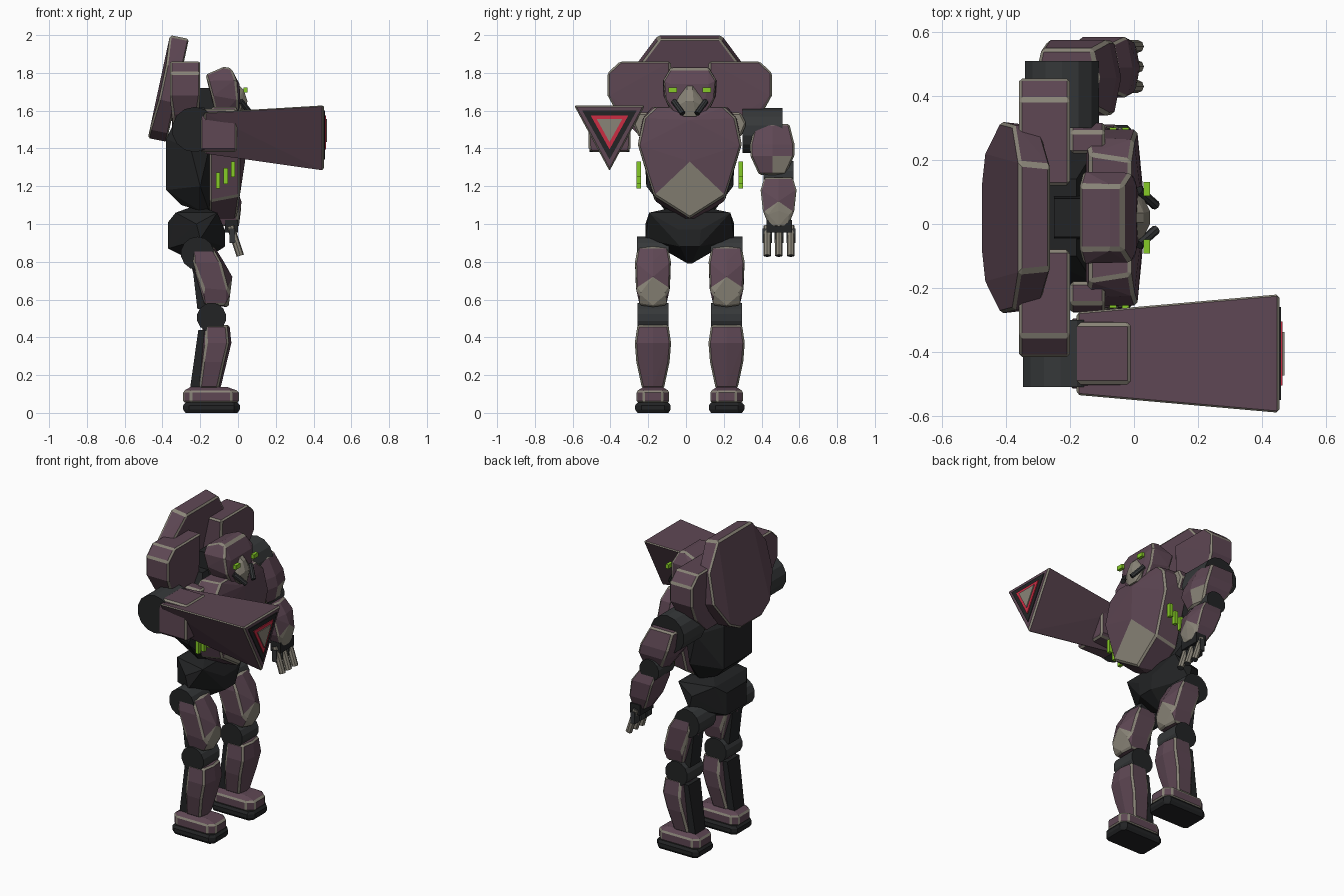
import bpy, bmesh, math
from mathutils import Vector

if "Cube" in bpy.data.objects:
    bpy.data.objects.remove(bpy.data.objects["Cube"])

C = 0.02  # lateral centre line of the body


def material(name, r, g, b):
    m = bpy.data.materials.new(name)
    m.diffuse_color = (r, g, b, 1)
    m.use_nodes = True
    m.node_tree.nodes["Principled BSDF"].inputs["Base Color"].default_value = m.diffuse_color
    return m


PURPLE = material("plum armour", 0.112, 0.063, 0.088)
TRIM = material("stone trim", 0.25, 0.23, 0.185)
BLACK = material("black frame", 0.016, 0.017, 0.018)
GREY = material("dark metal", 0.036, 0.039, 0.041)
GREEN = material("green glow", 0.24, 0.6, 0.02)
RED = material("red ring", 0.6, 0.025, 0.055)


def hull(name, pts, mats=(PURPLE, TRIM), bevel=0.01, patch=None):
    """Convex flat-faced solid; bevelled edges and patch faces take the second material."""
    bm = bmesh.new()
    for p in pts:
        bm.verts.new(p)
    bmesh.ops.convex_hull(bm, input=bm.verts)
    loose = [v for v in bm.verts if not v.link_faces]
    bmesh.ops.delete(bm, geom=loose, context='VERTS')
    bmesh.ops.dissolve_limit(bm, angle_limit=0.03, verts=bm.verts, edges=bm.edges)
    bmesh.ops.recalc_face_normals(bm, faces=bm.faces)
    for f in bm.faces:
        if patch and patch(f):
            f.material_index = 1
    me = bpy.data.meshes.new(name)
    bm.to_mesh(me)
    bm.free()
    for m in mats:
        me.materials.append(m)
    ob = bpy.data.objects.new(name, me)
    bpy.context.collection.objects.link(ob)
    if bevel:
        mod = ob.modifiers.new("edge trim", 'BEVEL')
        mod.width = bevel
        mod.segments = 1
        mod.limit_method = 'ANGLE'
        mod.angle_limit = math.radians(37)
        mod.material = len(mats) - 1
    return ob


def box(x0, x1, y0, y1, z0, z1):
    return [(x, y, z) for x in (x0, x1) for y in (y0, y1) for z in (z0, z1)]


def mirrored(pts, cy=C):
    """Points given as x, half width, z on both sides of a centre line."""
    return [(x, cy + s * w, z) for x, w, z in pts for s in (1, -1)]


def limb(name, cy, sections, diamond=None, patch=None):
    """Armour lofted through sections (z, centre x, half depth, half width) with a front patch."""
    pts = []
    for z, cx, hx, hy in sections:
        pts += [(cx + hx, 0, z), (cx - hx, 0, z), (cx + .8 * hx, hy, z), (cx - .8 * hx, hy, z)]
    if diamond:
        ax, az, bz, w, ex, ez = diamond
        bx = ax + (ex - ax) * (az - bz) / (az - ez)
        pts += [(ax, 0, az), (bx, w, bz), (ex, 0, ez)]
        patch = lambda f: f.normal.x > .6 and ez < f.calc_center_median().z < az and \
            max(v.co.z for v in f.verts) < az + .005
    return hull(name, mirrored(pts, cy), patch=patch)


def rod(name, a, b, r, sides=14, side_mat=GREY, cap_mat=BLACK):
    a, b = Vector(a), Vector(b)
    bm = bmesh.new()
    bmesh.ops.create_cone(bm, cap_ends=True, segments=sides, radius1=r, radius2=r, depth=(b - a).length)
    for f in bm.faces:
        f.material_index = 1 if len(f.verts) > 4 else 0
    me = bpy.data.meshes.new(name)
    bm.to_mesh(me)
    bm.free()
    me.materials.append(side_mat)
    me.materials.append(cap_mat)
    ob = bpy.data.objects.new(name, me)
    ob.location = (a + b) / 2
    ob.rotation_euler = (b - a).to_track_quat('Z', 'Y').to_euler()
    bpy.context.collection.objects.link(ob)


def joint(name, x, z, r, y0, y1):
    rod(name, (x, y0, z), (x, y1, z), r)


DARK = (BLACK, BLACK)

# Legs
for side, s in (("left", 1), ("right", -1)):
    y = C + s * 0.195
    hull(side + "_sole", [(x, y + w, z) for z, g in ((0, .012), (.018, 0), (.04, 0), (.055, .012))
         for x, w in ((-.29 + g, .07), (-.29 + g, -.07), (-.26, .094 - g), (-.26, -.094 + g),
                      (-.02, .094 - g), (-.02, -.094 + g), (.01 - g, .06), (.01 - g, -.06))], DARK, 0)
    hull(side + "_foot", mirrored([(-.29, .055, .055), (-.25, .086, .055), (-.035, .086, .055), (.005, .05, .055),
         (-.29, .055, .115), (-.25, .086, .115), (-.035, .086, .115), (.005, .05, .115),
         (-.25, .05, .138), (-.06, .05, .138)], y), bevel=.008)
    limb(side + "_shin", y, [(.465, -.115, .07, .082), (.37, -.11, .075, .096),
                             (.27, -.13, .07, .088), (.13, -.155, .062, .058)])
    hull(side + "_calf_frame", mirrored([(-.21, .06, .44), (-.12, .06, .44), (-.255, .05, .12), (-.15, .05, .12)], y), DARK, 0)
    joint(side + "_knee", -.14, .505, .078, y - .082, y + .082)
    limb(side + "_thigh", y, [(.88, -.19, .065, .08), (.8, -.165, .09, .095),
                              (.66, -.12, .08, .09), (.57, -.12, .065, .07)], (-.03, .72, .63, .07, -.05, .56))
    hull(side + "_thigh_frame", mirrored([(-.25, .05, .85), (-.15, .05, .85), (-.215, .05, .55), (-.12, .05, .55)], y), DARK, 0)
    joint(side + "_hip", -.215, .845, .088, y - .085, y + .085)

# Pelvis and torso frame
hull("pelvis", mirrored([(-.33, .16, 1.06), (-.22, .03, 1.1), (-.11, .215, 1.06), (-.37, .1, 1.01), (-.37, .1, .87),
     (-.07, .06, .97), (-.07, .05, .88), (-.2, .235, .92), (-.22, .235, 1.0), (-.21, .01, .79)]), DARK, 0)
hull("torso_frame", mirrored([(-.38, .14, 1.45), (-.38, .14, 1.18), (-.3, .1, 1.1), (-.2, .13, 1.07), (-.15, .1, 1.06),
     (-.25, .24, 1.4), (-.2, .23, 1.2), (-.13, .2, 1.5), (-.18, .12, 1.62), (-.3, .12, 1.62)]), DARK, 0)
hull("neck", mirrored([(-.25, .07, 1.55), (-.08, .07, 1.55), (-.25, .06, 1.72), (-.12, .06, 1.72)]), DARK, 0)

# Chest plate with pale lower front
hull("chest", mirrored([(-.14, .2, 1.62), (-.01, .18, 1.62), (-.15, .25, 1.56), (0, .245, 1.56),
     (-.15, .275, 1.42), (.01, .275, 1.42), (.03, 0, 1.55), (-.15, .185, 1.12),
     (.037, 0, 1.33), (.009, .19, 1.15), (-.008, 0, 1.03), (-.15, .04, 1.03)]),
     patch=lambda f: f.normal.x > .6 and f.calc_center_median().z < 1.22)

# Glowing side vents, and collar blocks beside the chest
for s in (1, -1):
    for x, z in ((-.105, 1.23), (-.065, 1.255), (-.027, 1.29)):
        yv = C + s * .27
        hull("side_vent", box(x - .011, x + .011, yv - .012, yv + .012, z - .042, z + .042), (GREEN,), 0)
    hull("collar_block", [(x, C + s * w, z) for x in (-.2, -.09)
                          for w, z in ((.2, 1.59), (.27, 1.59), (.3, 1.53), (.27, 1.46), (.2, 1.46))],
         patch=lambda f: f.normal.x > .6)

# Head, snout, mandibles, eyes
hull("head", mirrored([(-.075, .1, 1.832), (-.035, .1, 1.825), (-.172, .1, 1.79), (-.16, .145, 1.755), (-.01, .14, 1.76),
     (.008, .1, 1.74), (-.14, .14, 1.68), (.0, .13, 1.66), (.012, .08, 1.66), (-.11, .08, 1.55), (0, .06, 1.55)]))
hull("snout", mirrored([(0, .015, 1.74), (.03, .015, 1.71), (0, .085, 1.65), (.02, .08, 1.62), (.05, .02, 1.65),
     (.03, .03, 1.57), (0, .04, 1.57)]), (TRIM,), 0)
for s in (1, -1):
    rod("mandible", (.015, C + s * .085, 1.65), (.068, C + s * .038, 1.585), .015, 8)
    hull("eye", box(.03, .05, C + s * .09 - .022, C + s * .09 + .022, 1.697, 1.723), (GREEN,), 0)

# Back shell: tilted plate with chamfered rear
shell = []
for w, z in ((.17, 2.0), (.29, 1.84), (.3, 1.66), (.2, 1.5), (.11, 1.455)):
    xb = -.36 - (2.0 - z) * .215
    shell += [(xb + .015 if w > .25 else xb, w, z), (xb + .1, w - .01, z - .02)]
hull("back_shell", mirrored(shell))

# Shoulder pads
for side, s in (("left", 1), ("right", -1)):
    prof = ((.1, 1.86), (.37, 1.86), (.435, 1.8), (.435, 1.68), (.38, 1.58), (.26, 1.46), (.1, 1.46))
    hull(side + "_shoulder_pad", [(x, C + s * w, z) for w, z in prof
                                  for x in ((-.36, -.2) if z > 1.6 else (-.345, -.215))])

# Left arm
joint("left_shoulder_joint", -.225, 1.495, .118, .3, .51)
limb("left_upper_arm", .457, [(1.53, -.21, .1, .09), (1.42, -.175, .12, .118), (1.36, -.155, .115, .116),
                              (1.26, -.13, .07, .07)],
     patch=lambda f: f.normal.x > .3 and f.normal.y > .1 and f.calc_center_median().z < 1.34)
joint("left_elbow", -.14, 1.265, .068, .41, .57)
limb("left_forearm", .49, [(1.245, -.125, .075, .075), (1.18, -.095, .09, .095),
                           (1.07, -.065, .08, .083), (.99, -.045, .05, .052)], (.018, 1.12, 1.05, .055, .0, .985))
hull("left_palm", box(-.07, .0, .425, .56, .955, 1.02), DARK, 0)
for y in (.43, .492, .555):
    rod("finger", (-.04, y, .99), (.012, y, .832), .02, 8, TRIM, GREY)
    hull("finger_guard", box(-.045, -.015, y - .024, y + .024, .9, .975), (GREY,), 0)

# Right arm: joint, mount and tapered three-sided cannon
joint("right_shoulder_joint", -.23, 1.5, .12, -.51, -.3)
hull("cannon_mount", box(-.2, -.005, -.515, -.295, 1.4, 1.55) + box(-.2, -.01, -.5, -.31, 1.38, 1.608))


def triangle(x, half, top, tip, cy=-.405):
    return [(x, cy - half, top), (x, cy + half, top), (x, cy, tip)]


hull("cannon", triangle(-.18, .132, 1.59, 1.37) + triangle(.455, .188, 1.628, 1.28), bevel=.008)
for name, mat, x0, x1, half, top, tip in (("muzzle_rim", BLACK, .45, .46, .145, 1.602, 1.342),
                                         ("muzzle_ring", RED, .456, .465, .1, 1.575, 1.395),
                                         ("muzzle_core", TRIM, .462, .471, .068, 1.556, 1.434)):
    hull(name, triangle(x0, half, top, tip) + triangle(x1, half, top, tip), (mat,), 0)
